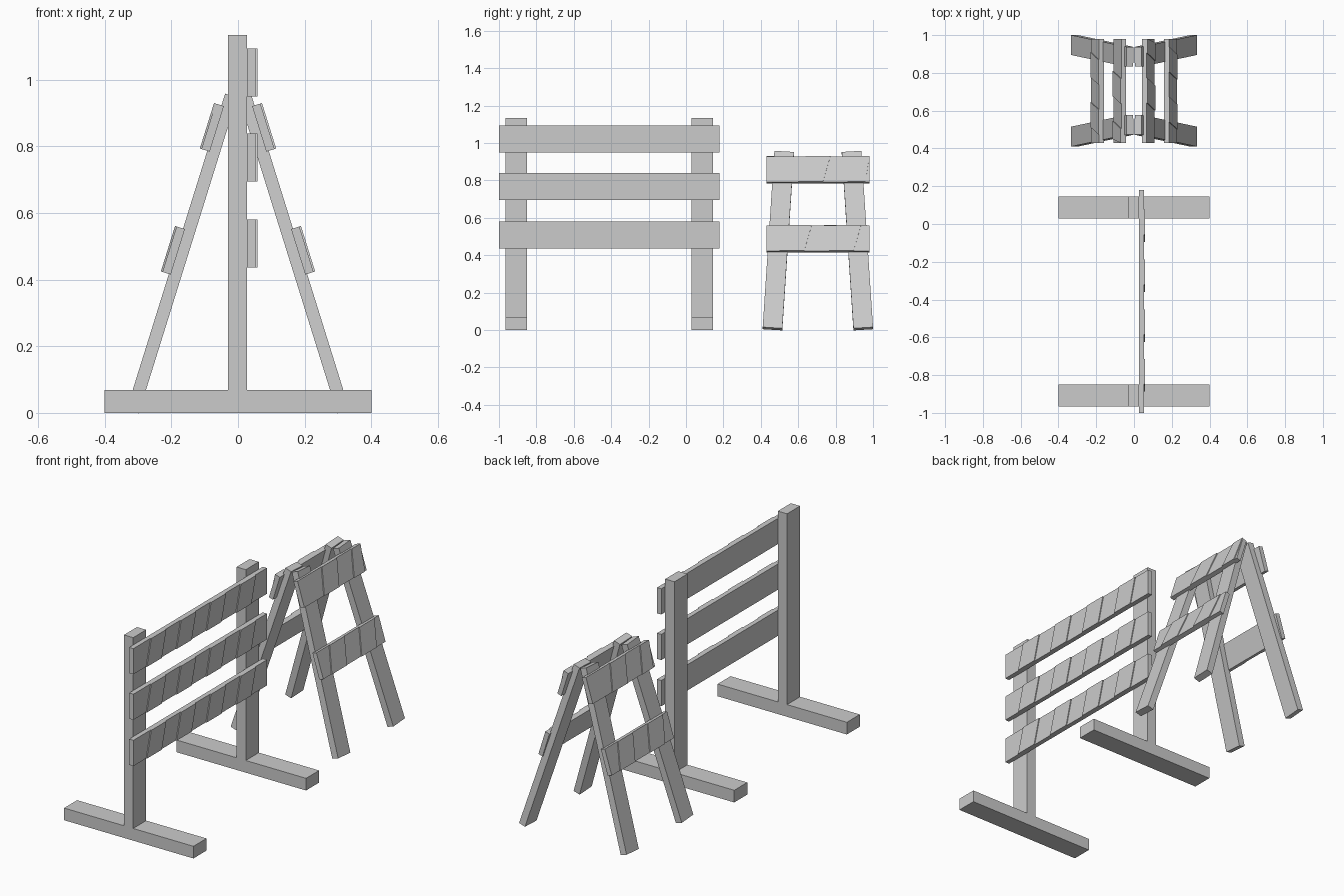
import bpy, bmesh, math
from mathutils import Matrix, Vector

if "Cube" in bpy.data.objects:
    bpy.data.objects.remove(bpy.data.objects["Cube"])

grey = bpy.data.materials.new("plain grey")
grey.use_nodes = True
colour = (0.6, 0.6, 0.6, 1)
grey.diffuse_color = colour
grey.node_tree.nodes["Principled BSDF"].inputs["Base Color"].default_value = colour


def finish(name, bm, matrix=None):
    bmesh.ops.recalc_face_normals(bm, faces=bm.faces[:])
    mesh = bpy.data.meshes.new(name)
    bm.to_mesh(mesh)
    bm.free()
    mesh.materials.append(grey)
    obj = bpy.data.objects.new(name, mesh)
    bpy.context.collection.objects.link(obj)
    if matrix is not None:
        obj.matrix_world = matrix
    return obj


def add_box(bm, low, high):
    low, high = Vector(low), Vector(high)
    m = Matrix.Translation((low + high) / 2) @ Matrix.Diagonal((high - low).to_4d())
    bmesh.ops.create_cube(bm, size=1, matrix=m)


def box(name, low, high):
    bm = bmesh.new()
    add_box(bm, low, high)
    return finish(name, bm)


def striped_board(name, length, height, first, matrix):
    """Board along Y facing +X, with thin slanted stripes on its face."""
    half, top = length / 2, height / 2
    bm = bmesh.new()
    add_box(bm, (-0.015, -half, -top), (0.011, half, top))
    width, lean, start = 0.132, 0.02, first - half
    while start < half - 0.03:
        a, b = max(start, -half), min(start + width, half)
        corners = ((a - lean, -top), (b - lean, -top), (b + lean, top), (a + lean, top))
        verts = [bm.verts.new((0.011, max(-half, min(half, y)), z)) for y, z in corners]
        face = bm.faces.new(verts)
        out = bmesh.ops.extrude_face_region(bm, geom=[face], use_keep_orig=True)
        moved = [v for v in out["geom"] if isinstance(v, bmesh.types.BMVert)]
        bmesh.ops.translate(bm, verts=moved, vec=(0.005, 0, 0))
        start += 2 * width
    return finish(name, bm, matrix)


# Fence: two posts on long feet
for side, y in (("front", -0.965), ("back", 0.03)):
    box(side + "_foot", (-0.4, y, 0), (0.4, y + 0.115, 0.068))
    box(side + "_post", (-0.03, y, 0.068), (0.027, y + 0.115, 1.135))

# Fence: three striped boards
for name, z, first in (("lower", 0.509, 0.132), ("middle", 0.767, 0.132), ("upper", 1.022, 0.132)):
    striped_board(name + "_fence_board", 1.18, 0.144, first,
                  Matrix.Translation((0.042, -0.41, z)))

# Trestle: four splayed legs
MID = 0.705
for side, sx in (("left", 1), ("right", -1)):
    for end, sy in (("front", -1), ("back", 1)):
        foot = Vector((sx * 0.3155, MID + sy * 0.2425, 0.007))
        head = Vector((sx * 0.0215, MID + sy * 0.18, 0.9495))
        up = (head - foot).normalized()
        across = Vector((0, 1, 0)).cross(up).normalized()
        along = up.cross(across)
        m = Matrix((across, along, up)).transposed().to_4x4()
        m.translation = (foot + head) / 2
        h = (head - foot).length / 2
        leg = box(f"{end}_{side}_leg", (-0.019, -0.0525, -h), (0.019, 0.0525, h))
        leg.matrix_world = m

# Trestle: two striped boards on each sloping side
tilt = Matrix.Rotation(-math.radians(17.3), 4, "Y")
for side, turn in (("left", 0), ("right", math.pi)):
    spin = Matrix.Translation((0, MID, 0)) @ Matrix.Rotation(turn, 4, "Z")
    for name, x, z, first in (("lower", 0.195, 0.488, 0.09), ("upper", 0.078, 0.857, 0.19)):
        striped_board(f"{name}_{side}_trestle_board", 0.55, 0.143, first,
                      spin @ Matrix.Translation((x, 0, z)) @ tilt)
